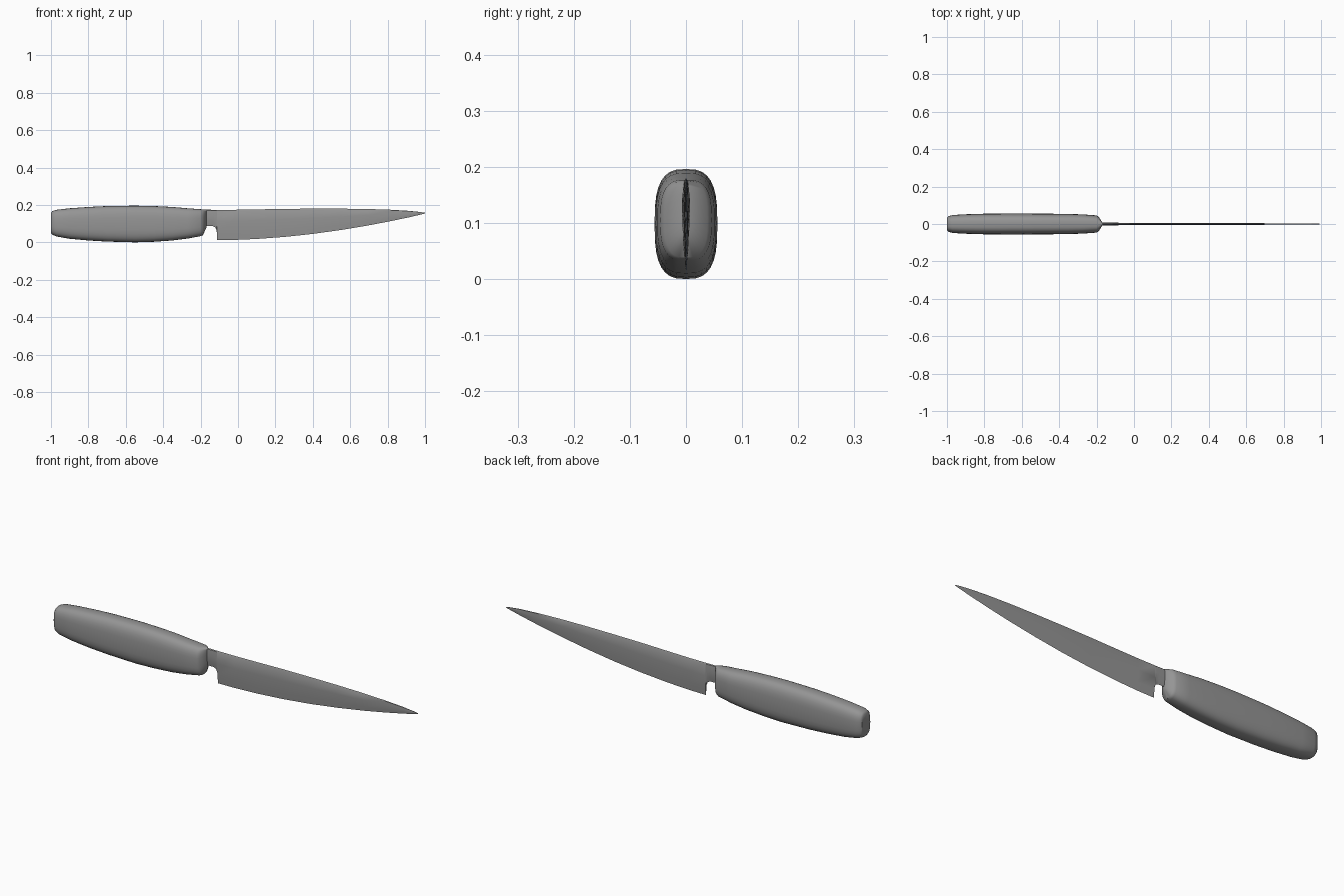
import bpy, bmesh, math

cube = bpy.data.objects.get("Cube")
if cube:
    bpy.data.objects.remove(cube, do_unlink=True)


def make_material(name, colour):
    mat = bpy.data.materials.new(name)
    mat.use_nodes = True
    mat.diffuse_color = colour
    mat.node_tree.nodes["Principled BSDF"].inputs["Base Color"].default_value = colour
    return mat


def loft(name, stations, section, mat, angle):
    """Join cross-sections along x; a station is (x, half width, bottom, top)."""
    bm = bmesh.new()
    rings = []
    for x, half, low, high in stations:
        rings.append([bm.verts.new((x, u * half, low + v * (high - low)))
                      for u, v in section])
    n = len(section)
    for a, b in zip(rings, rings[1:]):
        for i in range(n):
            j = (i + 1) % n
            bm.faces.new((a[i], a[j], b[j], b[i]))
    bm.faces.new(rings[0])
    bm.faces.new(rings[-1])
    bmesh.ops.recalc_face_normals(bm, faces=bm.faces)
    mesh = bpy.data.meshes.new(name)
    bm.to_mesh(mesh)
    bm.free()
    mesh.materials.append(mat)
    obj = bpy.data.objects.new(name, mesh)
    bpy.context.collection.objects.link(obj)
    bpy.ops.object.select_all(action="DESELECT")
    obj.select_set(True)
    bpy.context.view_layer.objects.active = obj
    bpy.ops.object.shade_smooth_by_angle(angle=math.radians(angle))
    return obj


def rounded_section(count, power):
    """Unit superellipse: u is -1..1 across, v is 0..1 upward."""
    points = []
    for i in range(count):
        t = math.tau * i / count
        c, s = math.cos(t), math.sin(t)
        u = math.copysign(abs(c) ** (2 / power), c)
        v = math.copysign(abs(s) ** (2 / power), s)
        points.append((u, 0.5 + 0.5 * v))
    return points


grey = make_material("plain grey", (0.3, 0.3, 0.3, 1))

# Handle: swelling grip with rounded butt and a wedge at the blade end
handle = [
    (-1.0, 0.033, 0.05, 0.158), (-0.993, 0.041, 0.041, 0.167),
    (-0.97, 0.048, 0.031, 0.174), (-0.9, 0.052, 0.019, 0.182),
    (-0.8, 0.055, 0.010, 0.189), (-0.7, 0.056, 0.004, 0.194),
    (-0.55, 0.056, 0.0, 0.196), (-0.45, 0.055, 0.003, 0.194),
    (-0.35, 0.054, 0.010, 0.189), (-0.27, 0.051, 0.020, 0.182),
    (-0.2, 0.046, 0.033, 0.177), (-0.188, 0.038, 0.038, 0.176),
    (-0.168, 0.006, 0.08, 0.176)]
loft("handle", handle, rounded_section(32, 2.9), grey, 40)

# Blade: lens-shaped section with a neck, a stepped heel and a curved edge
right = [(0.6, 0.96), (1, 0.62), (0.6, 0.25)]
lens = [(0, 1)] + right + [(0, 0)] + [(-u, v) for u, v in reversed(right)]
blade = [
    (-0.19, 0.007, 0.087, 0.175), (-0.135, 0.007, 0.087, 0.174),
    (-0.121, 0.007, 0.08, 0.174), (-0.114, 0.007, 0.062, 0.174),
    (-0.111, 0.007, 0.012, 0.174), (-0.02, 0.006, 0.013, 0.174),
    (0.1, 0.005, 0.018, 0.176), (0.25, 0.005, 0.029, 0.179),
    (0.4, 0.005, 0.045, 0.18), (0.55, 0.0045, 0.066, 0.18),
    (0.7, 0.004, 0.091, 0.178), (0.82, 0.003, 0.114, 0.174),
    (0.92, 0.0025, 0.135, 0.168), (0.975, 0.002, 0.148, 0.162),
    (1.0, 0.001, 0.154, 0.158)]
loft("blade", blade, lens, grey, 30)
